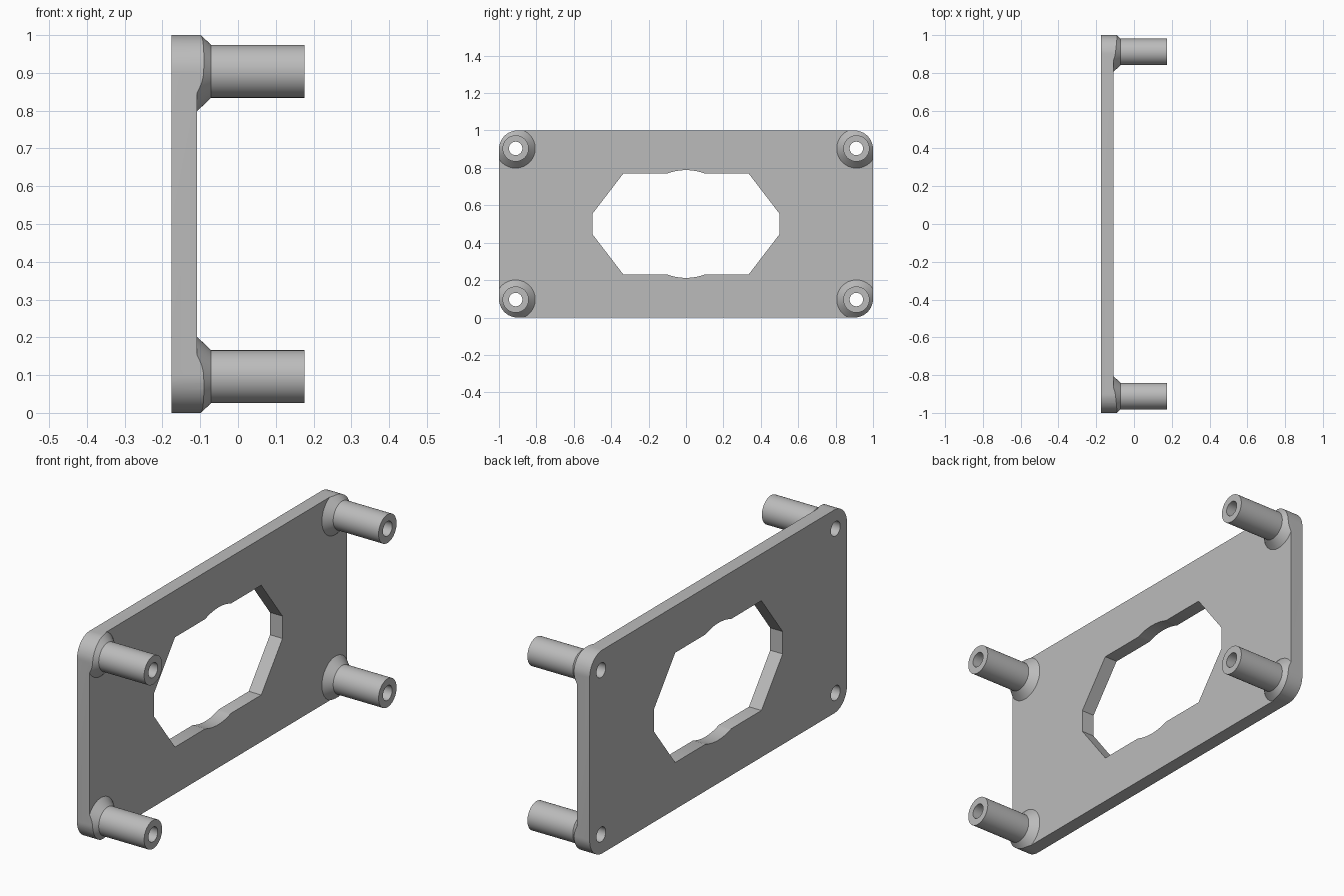
import bpy
import bmesh
import math

if "Cube" in bpy.data.objects:
    bpy.data.objects.remove(bpy.data.objects["Cube"], do_unlink=True)

BACK, FACE, TIP = -0.176, -0.108, 0.176     # plate back, plate front, standoff tips
MID = 0.5                                   # height of the plate centre
POSTS = [(sy * 0.911, MID + sz * 0.404) for sy in (-1, 1) for sz in (-1, 1)]

grey = bpy.data.materials.new("light_grey")
grey.use_nodes = True
grey.diffuse_color = (0.5, 0.5, 0.5, 1)
grey.node_tree.nodes["Principled BSDF"].inputs["Base Color"].default_value = (0.5, 0.5, 0.5, 1)


def finish(bm, name):
    bmesh.ops.recalc_face_normals(bm, faces=bm.faces)
    mesh = bpy.data.meshes.new(name)
    bm.to_mesh(mesh)
    bm.free()
    mesh.materials.append(grey)
    obj = bpy.data.objects.new(name, mesh)
    bpy.context.scene.collection.objects.link(obj)
    return obj


def prism(name, points, x0, x1):
    """Extrude a (y, z) outline along x."""
    bm = bmesh.new()
    base = bm.faces.new([bm.verts.new((x0, y, z)) for y, z in points])
    out = bmesh.ops.extrude_face_region(bm, geom=[base])
    moved = [v for v in out["geom"] if isinstance(v, bmesh.types.BMVert)]
    bmesh.ops.translate(bm, verts=moved, vec=(x1 - x0, 0, 0))
    return finish(bm, name)


def turned(name, profile, y, z, n=64):
    """Solid of revolution about an x-parallel axis, from (x, radius) pairs."""
    bm = bmesh.new()
    rings = [[bm.verts.new((x, y + r * math.cos(math.tau * i / n),
                            z + r * math.sin(math.tau * i / n))) for i in range(n)]
             for x, r in profile]
    for a, b in zip(rings, rings[1:]):
        for i in range(n):
            j = (i + 1) % n
            bm.faces.new((a[i], a[j], b[j], b[i]))
    bm.faces.new(rings[0])
    bm.faces.new(rings[-1])
    return finish(bm, name)


def combine(target, other, operation):
    mod = target.modifiers.new(operation, "BOOLEAN")
    mod.operation, mod.solver, mod.object = operation, "EXACT", other
    bpy.context.view_layer.update()
    graph = bpy.context.evaluated_depsgraph_get()
    mesh = bpy.data.meshes.new_from_object(target.evaluated_get(graph))
    target.modifiers.clear()
    target.data = mesh
    bpy.data.objects.remove(other, do_unlink=True)


def arc(cy, cz, r, start, end, n):
    angles = [math.radians(start + (end - start) * i / n) for i in range(n + 1)]
    return [(cy + r * math.cos(a), cz + r * math.sin(a)) for a in angles]


# Oversized slab, trimmed to the rounded outline later
panel = prism("mounting_plate", [(-1.2, -0.2), (1.2, -0.2), (1.2, 1.2), (-1.2, 1.2)], BACK, FACE)

# Standoffs with flared collars
for y, z in POSTS:
    flare = FACE + 0.037
    post = turned("standoff", [(-0.14, 0.105), (FACE, 0.105), (flare, 0.07), (TIP, 0.07)], y, z)
    combine(panel, post, "UNION")

# Rounded outline trims both the slab and the collars
R = 0.1
outline = []
for sy, sz, a in ((1, 1, 0), (-1, 1, 90), (-1, -1, 180), (1, -1, 270)):
    outline += arc(sy * (1 - R), MID + sz * (MID - R), R, a, a + 90, 16)
combine(panel, prism("outline", outline, -0.4, 0.4), "INTERSECT")

# Central opening: chamfered rectangle with a shallow round relief above and below
half = [(0.5, MID + 0.055), (0.335, MID + 0.27)] + arc(0, MID, 0.288, 69.6, 110.4, 16) \
    + [(-0.335, MID + 0.27), (-0.5, MID + 0.055)]
opening = half + [(-y, 2 * MID - z) for y, z in half]
combine(panel, prism("opening", opening, -0.4, 0.4), "DIFFERENCE")

# Bores through the standoffs
for y, z in POSTS:
    combine(panel, turned("bore", [(-0.4, 0.036), (0.4, 0.036)], y, z, 48), "DIFFERENCE")

bpy.ops.object.select_all(action="DESELECT")
panel.select_set(True)
bpy.context.view_layer.objects.active = panel
bpy.ops.object.shade_smooth_by_angle(angle=math.radians(25))
